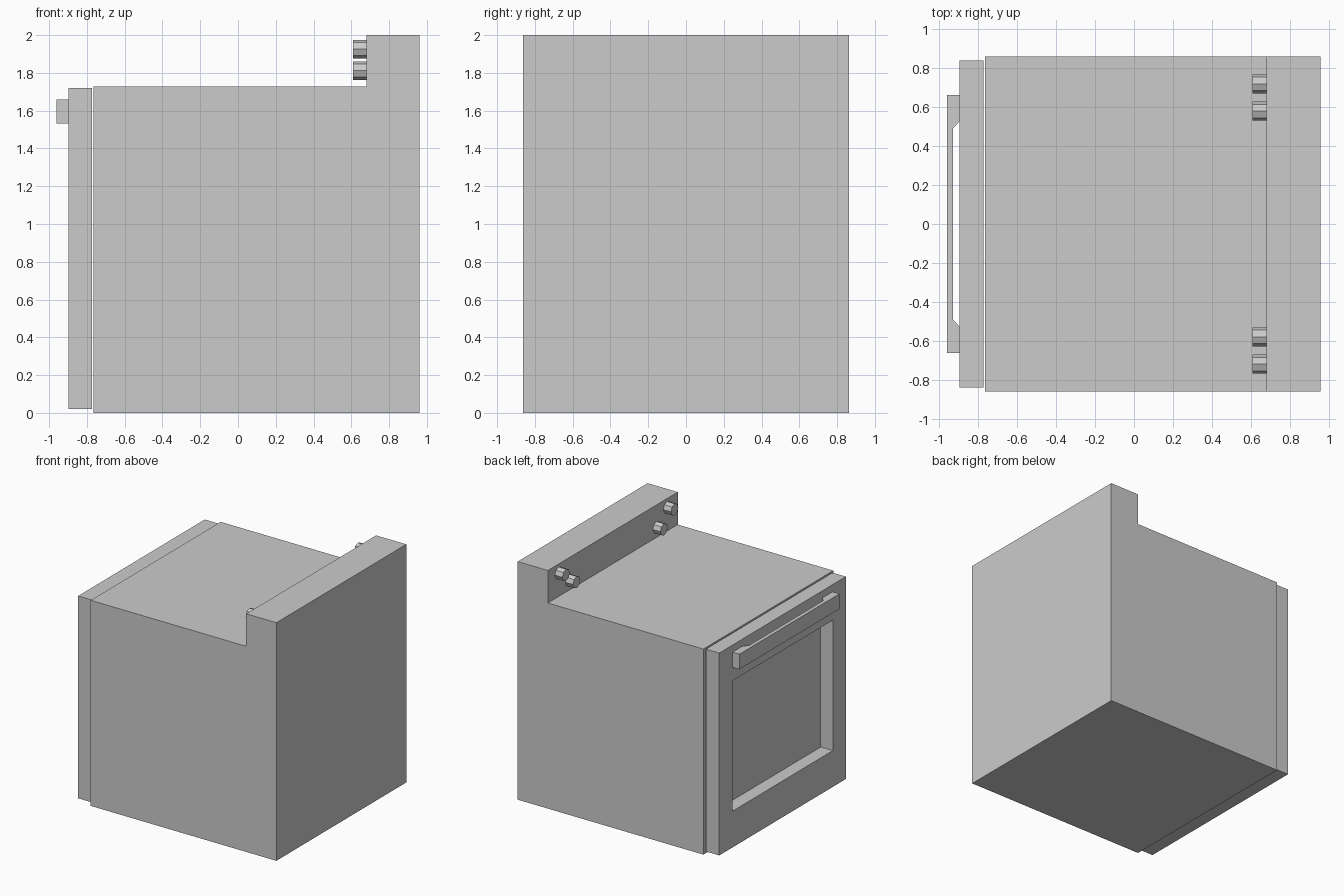
import bpy, bmesh
from math import pi
from mathutils import Matrix, Vector

if "Cube" in bpy.data.objects:
    bpy.data.objects.remove(bpy.data.objects["Cube"])


def finish(bm, name):
    bmesh.ops.recalc_face_normals(bm, faces=bm.faces)
    mesh = bpy.data.meshes.new(name)
    bm.to_mesh(mesh)
    bm.free()
    obj = bpy.data.objects.new(name, mesh)
    bpy.context.collection.objects.link(obj)
    return obj


def prism(name, points, offset):
    """Extrude a closed 3D outline along an offset vector."""
    bm = bmesh.new()
    face = bm.faces.new([bm.verts.new(p) for p in points])
    ext = bmesh.ops.extrude_face_region(bm, geom=[face], use_keep_orig=True)
    moved = [v for v in ext["geom"] if isinstance(v, bmesh.types.BMVert)]
    bmesh.ops.translate(bm, vec=Vector(offset), verts=moved)
    return finish(bm, name)


# Oven body with raised control panel along the back edge
HALF = 0.862
side = [(-0.765, 0), (0.96, 0), (0.96, 2), (0.68, 2), (0.68, 1.727), (-0.765, 1.727)]
prism("oven_body", [(x, -HALF, z) for x, z in side], (0, 2 * HALF, 0))

# Door slab with a recessed window
X0, X1, Z0, Z1 = -0.897, -0.773, 0.02, 1.72
bm = bmesh.new()
bmesh.ops.create_cube(bm, size=1, matrix=Matrix.Translation(((X0 + X1) / 2, 0, (Z0 + Z1) / 2))
                      @ Matrix.Diagonal((X1 - X0, 1.68, Z1 - Z0, 1)))
bm.normal_update()
front = min(bm.faces, key=lambda f: f.normal.x)
bmesh.ops.inset_individual(bm, faces=[front], thickness=0.17)
for v in front.verts:
    v.co.y = 0.667 if v.co.y > 0 else -0.667
    v.co.z = 1.42 if v.co.z > 0.87 else 0.325
pane = bmesh.ops.extrude_discrete_faces(bm, faces=[front])["faces"][0]
bmesh.ops.translate(bm, vec=(0.112, 0, 0), verts=pane.verts)
finish(bm, "oven_door")

# Door handle: bar with two chamfered standoffs
half = [(-0.961, 0.664), (X0, 0.664), (X0, 0.528), (-0.93, 0.492)]
outline = half + [(x, -y) for x, y in reversed(half)]
prism("door_handle", [(x, y, 1.533) for x, y in outline], (0, 0, 0.127))

# Eight-sided control knobs, mirrored left and right
for label, s in (("left", 1), ("right", -1)):
    for place, y, z in (("outer", 0.72, 1.926), ("inner", 0.58, 1.812)):
        bm = bmesh.new()
        bmesh.ops.create_cone(bm, cap_ends=True, segments=8, radius1=0.049,
                              radius2=0.049, depth=0.07,
                              matrix=Matrix.Translation((0.645, s * y, z))
                              @ Matrix.Rotation(pi / 2, 4, 'Y'))
        finish(bm, f"knob_{label}_{place}")
